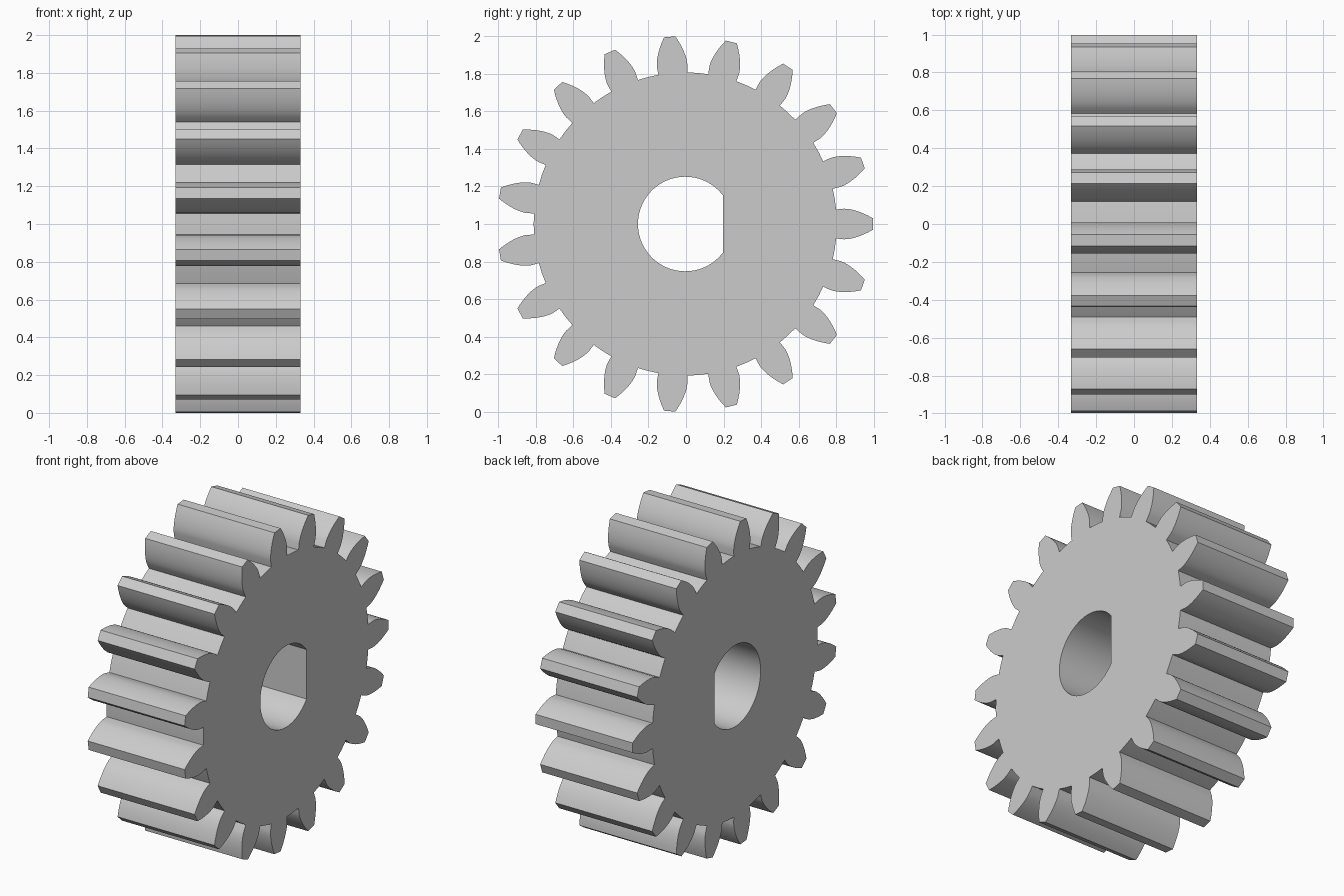
import bpy, bmesh
from math import sin, cos, tan, acos, sqrt, pi, radians

if "Cube" in bpy.data.objects:
    bpy.data.objects.remove(bpy.data.objects["Cube"])

TEETH = 19
ROOT, BASE, TIP = 0.808, 0.85, 1.0015   # root, involute base and tip radii
BASE_HALF = radians(5.5)                # half tooth angle at the base circle
HALF_X = 0.332
SHIFT_Y = -0.004
BORE, FLAT = 0.252, 0.20                # D-shaped shaft hole


def half_angle(r):
    if r <= BASE:
        return BASE_HALF
    a = acos(BASE / r)
    return BASE_HALF - (tan(a) - a)


# Gear outline: radial foot, then involute flank, mirrored for each tooth
radii = [ROOT] + [BASE + (TIP - BASE) * (i / 9) for i in range(10)]
flank = [(r, half_angle(r)) for r in radii]
tooth = [(r, -a) for r, a in flank] + [(r, a) for r, a in reversed(flank)]
tooth.append((ROOT, pi / TEETH))        # middle of the root gap
outline = []
for k in range(TEETH):
    for r, a in tooth:
        t = a + k * 2 * pi / TEETH
        outline.append((r * cos(t), r * sin(t)))

# D-shaped bore: an arc closed by a straight flat
start = acos(FLAT / BORE)
N = 64
bore = []
for i in range(N + 1):
    t = start + (2 * pi - 2 * start) * i / N
    bore.append((BORE * cos(t), BORE * sin(t)))

# Fill the profile and extrude it along x
bm = bmesh.new()
edges = []
for loop in (outline, bore):
    vs = [bm.verts.new((-HALF_X, y + SHIFT_Y, z + 1)) for y, z in loop]
    edges += [bm.edges.new((vs[i - 1], vs[i])) for i in range(len(vs))]
bmesh.ops.triangle_fill(bm, edges=edges, use_beauty=True, use_dissolve=False,
                        normal=(-1, 0, 0))
ext = bmesh.ops.extrude_face_region(bm, geom=bm.faces[:], use_keep_orig=True)
moved = [g for g in ext["geom"] if isinstance(g, bmesh.types.BMVert)]
bmesh.ops.translate(bm, verts=moved, vec=(2 * HALF_X, 0, 0))
bmesh.ops.recalc_face_normals(bm, faces=bm.faces[:])

mesh = bpy.data.meshes.new("spur_gear")
bm.to_mesh(mesh)
bm.free()
gear = bpy.data.objects.new("spur_gear", mesh)
bpy.context.collection.objects.link(gear)
bpy.context.view_layer.objects.active = gear
gear.select_set(True)
bpy.ops.object.shade_smooth_by_angle(angle=radians(25))
